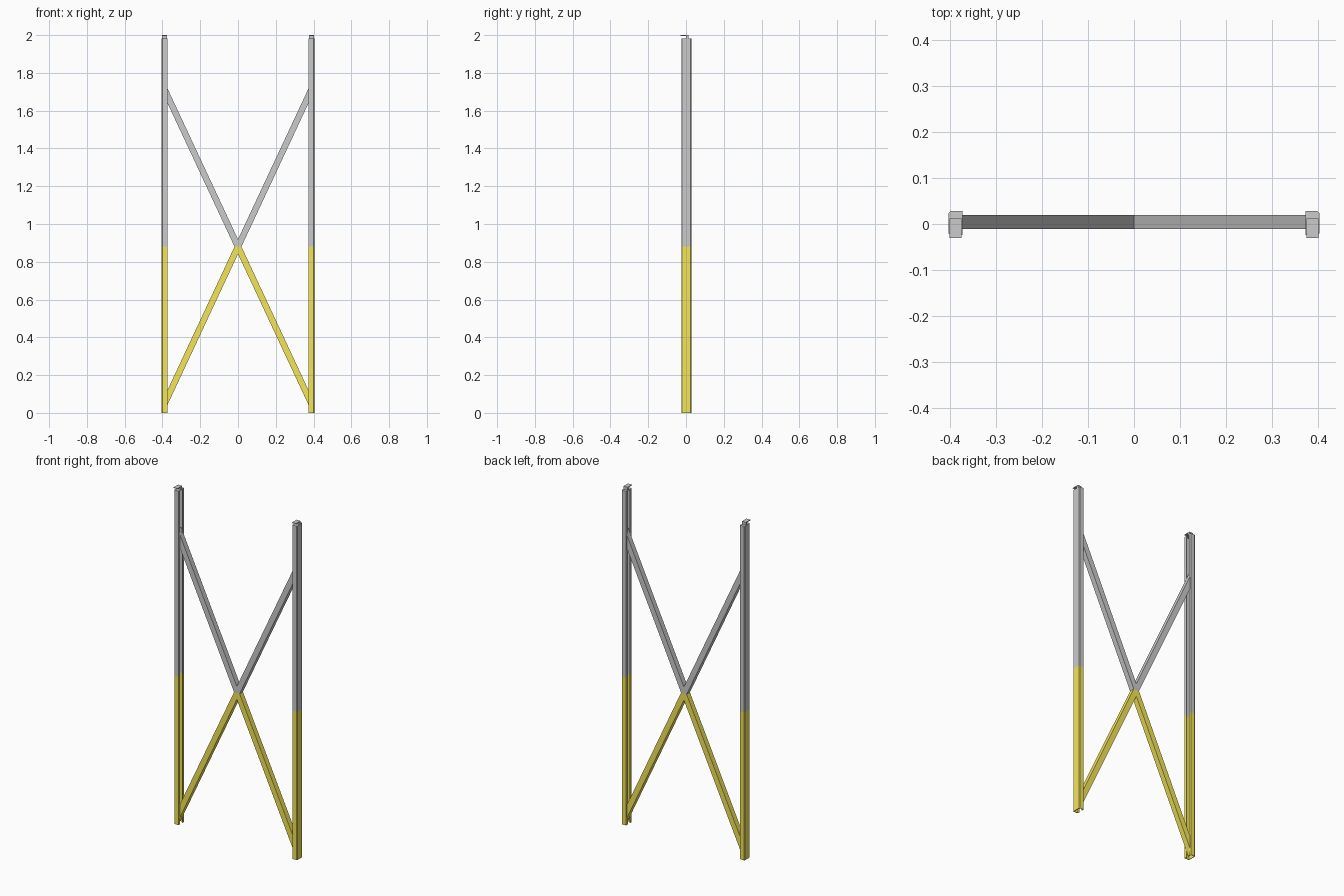
import bpy, bmesh
from mathutils import Vector

if "Cube" in bpy.data.objects:
    bpy.data.objects.remove(bpy.data.objects["Cube"])

SPLIT = 0.88          # height where the paint changes
TOP = 1.982           # top of the posts
yellow = bpy.data.materials.new("yellow_paint")
yellow.diffuse_color = (0.9, 0.78, 0.1, 1)
yellow.use_nodes = True
yellow.node_tree.nodes["Principled BSDF"].inputs["Base Color"].default_value = yellow.diffuse_color


def prism(name, pts, offset, mat=None):
    """Extrude a closed outline of 3D points along offset."""
    bm = bmesh.new()
    face = bm.faces.new([bm.verts.new(p) for p in pts])
    new = bmesh.ops.extrude_face_region(bm, geom=[face])["geom"]
    bmesh.ops.translate(bm, vec=Vector(offset),
                        verts=[g for g in new if isinstance(g, bmesh.types.BMVert)])
    bmesh.ops.recalc_face_normals(bm, faces=bm.faces)
    me = bpy.data.meshes.new(name)
    bm.to_mesh(me)
    bm.free()
    ob = bpy.data.objects.new(name, me)
    bpy.context.collection.objects.link(ob)
    if mat:
        me.materials.append(mat)
    return ob


# lipped channel section (x outward from centre, y), open towards the centre
YF, YB, XI, XO, T, C, LIP = -0.024, 0.028, 0.374, 0.404, 0.003, 0.004, 0.016
channel = [(XI, YF + LIP), (XI, YF), (XO - C, YF), (XO, YF + C),
           (XO, YB - C), (XO - C, YB), (XI, YB), (XI, YB - LIP),
           (XI + T, YB - LIP), (XI + T, YB - T), (XO - T, YB - T),
           (XO - T, YF + T), (XI + T, YF + T), (XI + T, YF + LIP)]
outline = channel[1:7]

for side, s in (("left", -1), ("right", 1)):
    # posts
    for part, z0, z1, mat in (("lower", 0, SPLIT, yellow), ("upper", SPLIT, TOP - T, None)):
        prism(f"{side}_post_{part}", [(s * x, y, z0) for x, y in channel],
              (0, 0, z1 - z0), mat)
    # closing plate on the post
    prism(f"{side}_post_cap", [(s * x, y, TOP - T) for x, y in outline], (0, 0, T))
    # bent hook tab on top
    hook = [(0.012, TOP), (0.012, 2.0), (-0.03, 2.0), (-0.03, 1.996),
            (0.0, 1.996), (0.0, TOP)]
    prism(f"{side}_top_hook", [(s * (XI + 0.002), y, z) for y, z in hook],
          (s * 0.026, 0, 0))

# crossed braces, as an upper V and a lower inverted V
XE, V = 0.388, 0.039
for name, z_end, d, mat in (("upper_brace", 1.71, 1, None), ("lower_brace", 0.05, -1, yellow)):
    slope = abs(z_end - SPLIT) / XE
    hw = V / slope
    vee = [(-hw, SPLIT), (hw, SPLIT), (XE, z_end - d * V), (XE, z_end + d * V),
           (0, SPLIT + d * V), (-XE, z_end + d * V), (-XE, z_end - d * V)]
    prism(name, [(x, -0.011, z) for x, z in vee], (0, 0.031, 0), mat)
